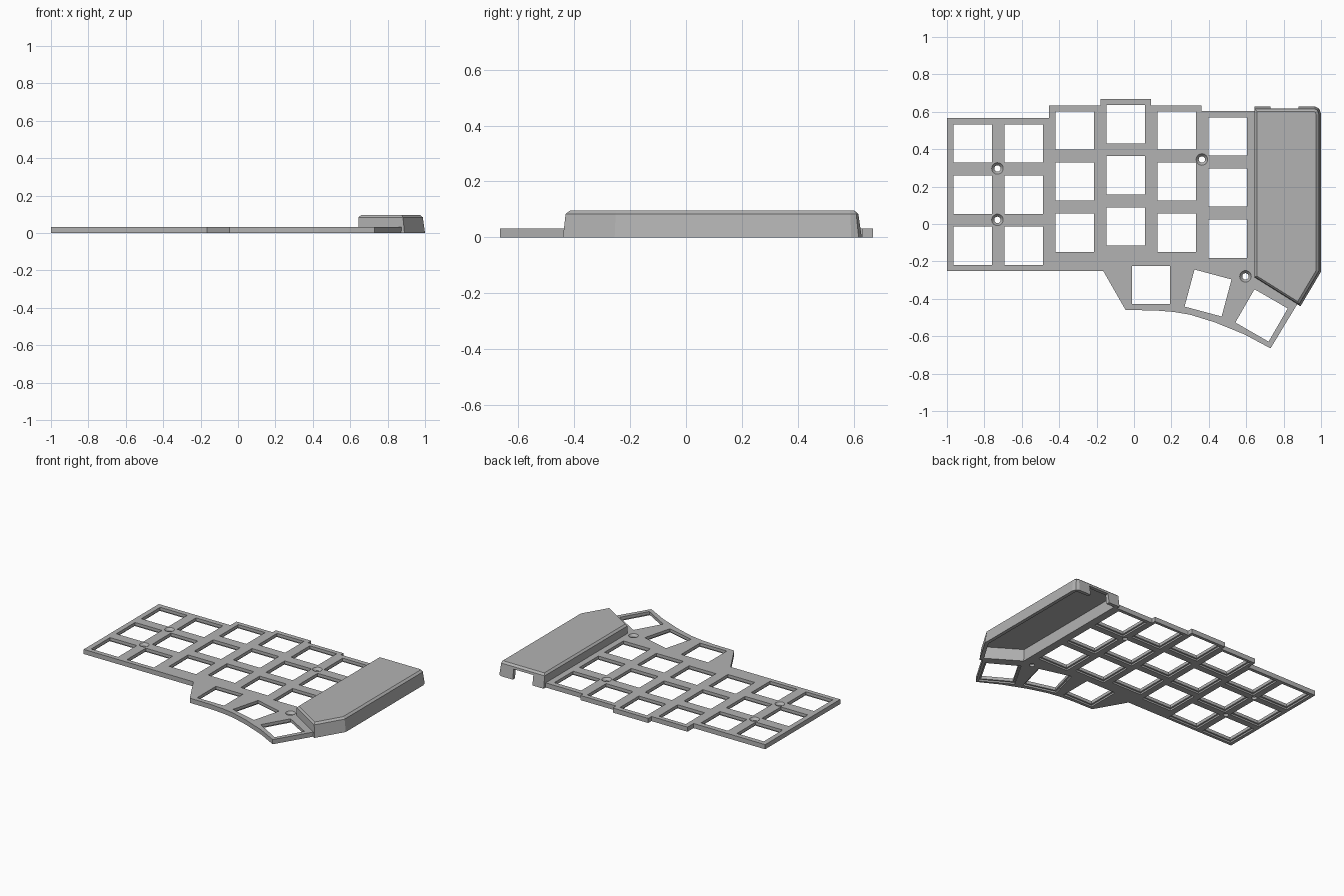
import bpy, bmesh
from math import radians, cos, sin, pi
from mathutils import Vector, Matrix

cube = bpy.data.objects.get("Cube")
if cube:
    bpy.data.objects.remove(cube, do_unlink=True)

grey = bpy.data.materials.new("mid grey")
grey.use_nodes = True
grey.diffuse_color = (0.45, 0.45, 0.45, 1)
grey.node_tree.nodes["Principled BSDF"].inputs["Base Color"].default_value = (0.45, 0.45, 0.45, 1)


def make_object(name, bm):
    bmesh.ops.recalc_face_normals(bm, faces=bm.faces)
    mesh = bpy.data.meshes.new(name)
    bm.to_mesh(mesh)
    bm.free()
    mesh.materials.append(grey)
    obj = bpy.data.objects.new(name, mesh)
    bpy.context.collection.objects.link(obj)
    return obj


def loft(bm, rings):
    """Closed solid through rings of equal point count; each ring is (points, z)."""
    rows = [[bm.verts.new((p[0], p[1], z)) for p in pts] for pts, z in rings]
    n = len(rows[0])
    for a, b in zip(rows, rows[1:]):
        for i in range(n):
            j = (i + 1) % n
            bm.faces.new((a[i], a[j], b[j], b[i]))
    bm.faces.new(rows[0][::-1])
    bm.faces.new(rows[-1])


def square(x, y, size, angle=0):
    rot = Matrix.Rotation(radians(angle), 2)
    h = size / 2
    return [Vector((x, y)) + rot @ Vector(c) for c in ((-h, -h), (h, -h), (h, h), (-h, h))]


def circle(x, y, r):
    return [(x + r * cos(2 * pi * i / 24), y + r * sin(2 * pi * i / 24)) for i in range(24)]


def inset(pts, dists):
    """Move each edge of a counter-clockwise outline inward by its own distance."""
    lines = []
    for i, p in enumerate(pts):
        p, d = Vector(p), Vector(pts[(i + 1) % len(pts)]) - Vector(p)
        d.normalize()
        lines.append((p + Vector((-d.y, d.x)) * dists[i], d))
    out = []
    for i, (q, e) in enumerate(lines):
        p, d = lines[i - 1]
        w = q - p
        t = (w.x * e.y - w.y * e.x) / (d.x * e.y - d.y * e.x)
        out.append(p + d * t)
    return out


def cut(obj, cutter):
    mod = obj.modifiers.new("cut", 'BOOLEAN')
    mod.operation = 'DIFFERENCE'
    mod.solver = 'EXACT'
    mod.object = cutter
    bpy.context.view_layer.objects.active = obj
    bpy.ops.object.modifier_apply(modifier=mod.name)
    bpy.data.objects.remove(cutter, do_unlink=True)


THICK = 0.032

# Switch plate with stepped back edge and curved thumb edge
outline = [(-1, -.25), (-.165, -.25), (-.045, -.46), (.11, -.462), (.21, -.47), (.3, -.485),
           (.43, -.525), (.59, -.59), (.73, -.665), (.875, -.425), (.66, -.285), (.66, .605),
           (.36, .605), (.36, .633), (.09, .633), (.09, .668), (-.18, .668), (-.18, .633),
           (-.455, .633), (-.455, .567), (-1, .567)]
bm = bmesh.new()
loft(bm, [(outline, 0), (outline, THICK)])
plate = make_object("switch_plate", bm)

# Switch openings: three rows per column plus a fanned thumb row
keys = []
for col, top in enumerate((.43, .43, .5, .533, .5, .468)):
    for row in range(3):
        keys.append((-.863 + col * .2727, top - row * .273, 0))
keys += [(.091, -.326, 0), (.396, -.369, -15), (.682, -.489, -30)]

bm = bmesh.new()
for x, y, a in keys:
    wide, narrow = square(x, y, .228, a), square(x, y, .205, a)
    loft(bm, [(wide, -.02), (wide, .011), (narrow, .011), (narrow, .06)])

# Countersunk screw holes
for x, y in ((-.73, .297), (-.73, .022), (.363, .345), (.596, -.28)):
    loft(bm, [(circle(x, y, .017), -.02), (circle(x, y, .017), .015),
              (circle(x, y, .031), THICK), (circle(x, y, .031), .06)])
cut(plate, make_object("opening_cutter", bm))

# Hollow cover over the inner side: edges run front-left, front-right, right,
# three corner facets, back, left
base = [(.645, -.287), (.89, -.44), (1, -.255), (1, .59), (.99, .617), (.968, .628),
        (.645, .628)]
lean = [.004, .012, .012, .012, .012, .012, 0]
crown = [.014, .026, .026, .026, .026, .026, .013]
wall = [.024] * 7
bm = bmesh.new()
roof = inset(base, [a + b for a, b in zip(lean, wall)])
loft(bm, [(roof, .08), (inset(base, wall), 0), (base, 0),
          (inset(base, lean), .084), (inset(base, crown), .096)])
cover = make_object("controller_cover", bm)

# Cable opening in the back wall of the cover
bm = bmesh.new()
gap = [(.73, .58), (.88, .58), (.88, .7), (.73, .7)]
loft(bm, [(gap, -.02), (gap, .068)])
cut(cover, make_object("cable_cutter", bm))
